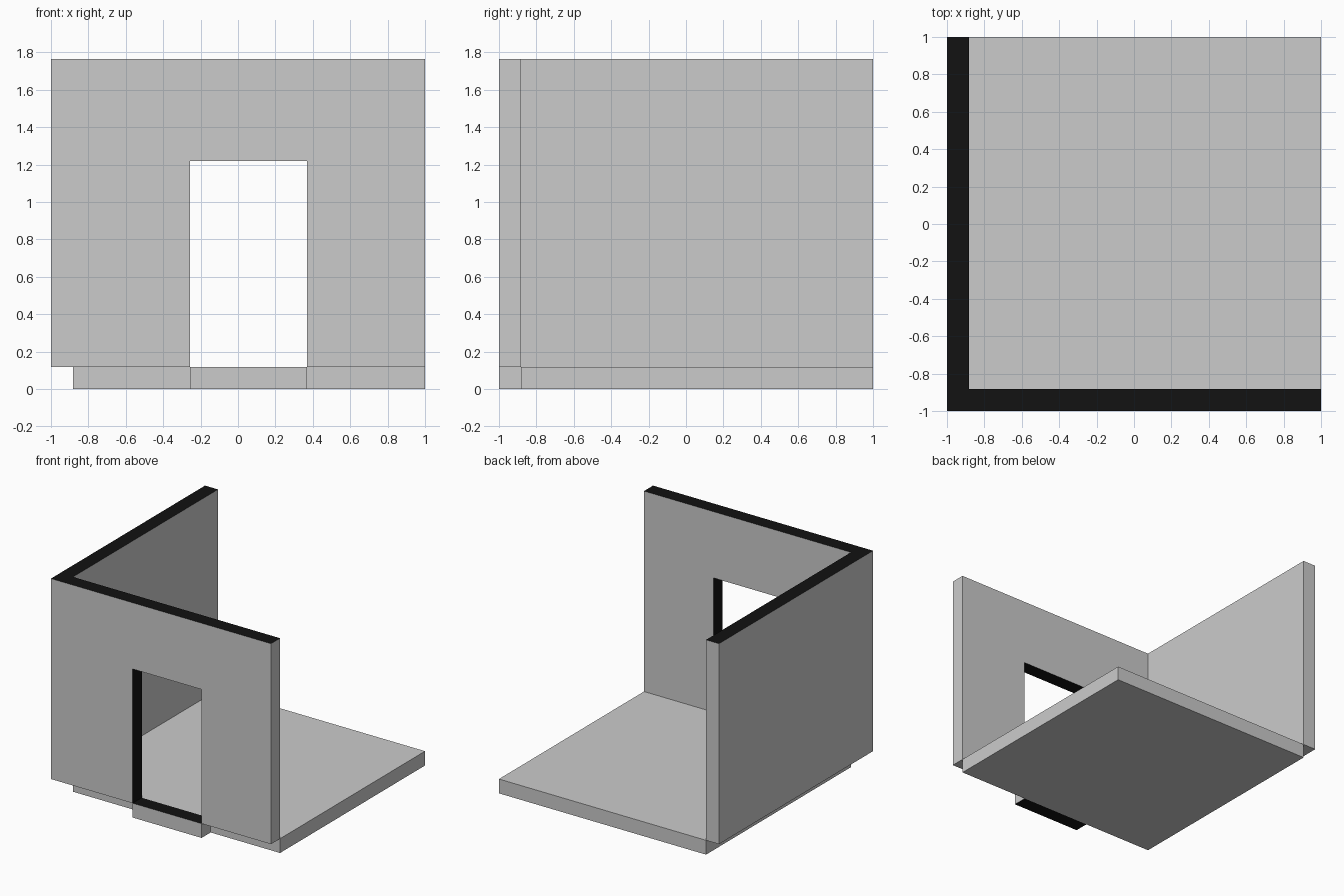
import bpy, bmesh
from mathutils import Vector

if "Cube" in bpy.data.objects:
    bpy.data.objects.remove(bpy.data.objects["Cube"])

T = 2 / 17                       # wall and floor thickness
TOP = 30 / 17                    # overall height
DOOR_L, DOOR_R, DOOR_TOP = -0.257, 0.369, 1.22

grey = bpy.data.materials.new("plaster_grey")
grey.diffuse_color = (0.8, 0.8, 0.8, 1)
grey.use_nodes = True
grey.node_tree.nodes["Principled BSDF"].inputs["Base Color"].default_value = grey.diffuse_color
black = bpy.data.materials.new("cut_black")
black.diffuse_color = (0.006, 0.006, 0.006, 1)
black.use_nodes = True
black.node_tree.nodes["Principled BSDF"].inputs["Base Color"].default_value = black.diffuse_color


def prism(name, outline, z0, z1):
    """Extrude an outline in the xy plane from z0 up to z1."""
    bm = bmesh.new()
    face = bm.faces.new([bm.verts.new((x, y, z0)) for x, y in outline])
    ext = bmesh.ops.extrude_face_region(bm, geom=[face])
    verts = [g for g in ext["geom"] if isinstance(g, bmesh.types.BMVert)]
    bmesh.ops.translate(bm, verts=verts, vec=Vector((0, 0, z1 - z0)))
    bmesh.ops.recalc_face_normals(bm, faces=bm.faces)
    mesh = bpy.data.meshes.new(name)
    bm.to_mesh(mesh)
    bm.free()
    obj = bpy.data.objects.new(name, mesh)
    bpy.context.collection.objects.link(obj)
    return obj


def rect(x0, x1, y0, y1):
    return [(x0, y0), (x1, y0), (x1, y1), (x0, y1)]


def paint(obj, is_black):
    """Grey everywhere, black on the faces chosen by the test."""
    obj.data.materials.clear()
    obj.data.materials.append(grey)
    obj.data.materials.append(black)
    for p in obj.data.polygons:
        p.material_index = int(is_black(p.normal, p.center))


# Floor slab, tucked inside the walls
prism("floor", rect(-1 + T, 1, -1 + T, 1), 0, T)

# L-shaped front and left walls in one piece
walls = prism("walls", [(-1, -1), (1, -1), (1, -1 + T),
                        (-1 + T, -1 + T), (-1 + T, 1), (-1, 1)], T, TOP)

# Doorway cut through the front wall
cutter = prism("doorway_cutter", rect(DOOR_L, DOOR_R, -1.2, -0.7), -0.2, DOOR_TOP)
cutter.hide_render = True
mod = walls.modifiers.new("doorway", 'BOOLEAN')
mod.operation = 'DIFFERENCE'
mod.solver = 'EXACT'
mod.object = cutter
bpy.context.view_layer.objects.active = walls
bpy.ops.object.modifier_apply(modifier=mod.name)
bpy.data.objects.remove(cutter)

# Black wall tops and door reveals
paint(walls, lambda n, c: n.z > 0.5 or (n.z < -0.5 and c.z > 1)
      or (abs(n.x) > 0.5 and -0.3 < c.x < 0.4))

# Threshold in the doorway, black above and below
threshold = prism("door_threshold", rect(DOOR_L, DOOR_R, -1, -1 + T), 0, T)
paint(threshold, lambda n, c: abs(n.z) > 0.5)
